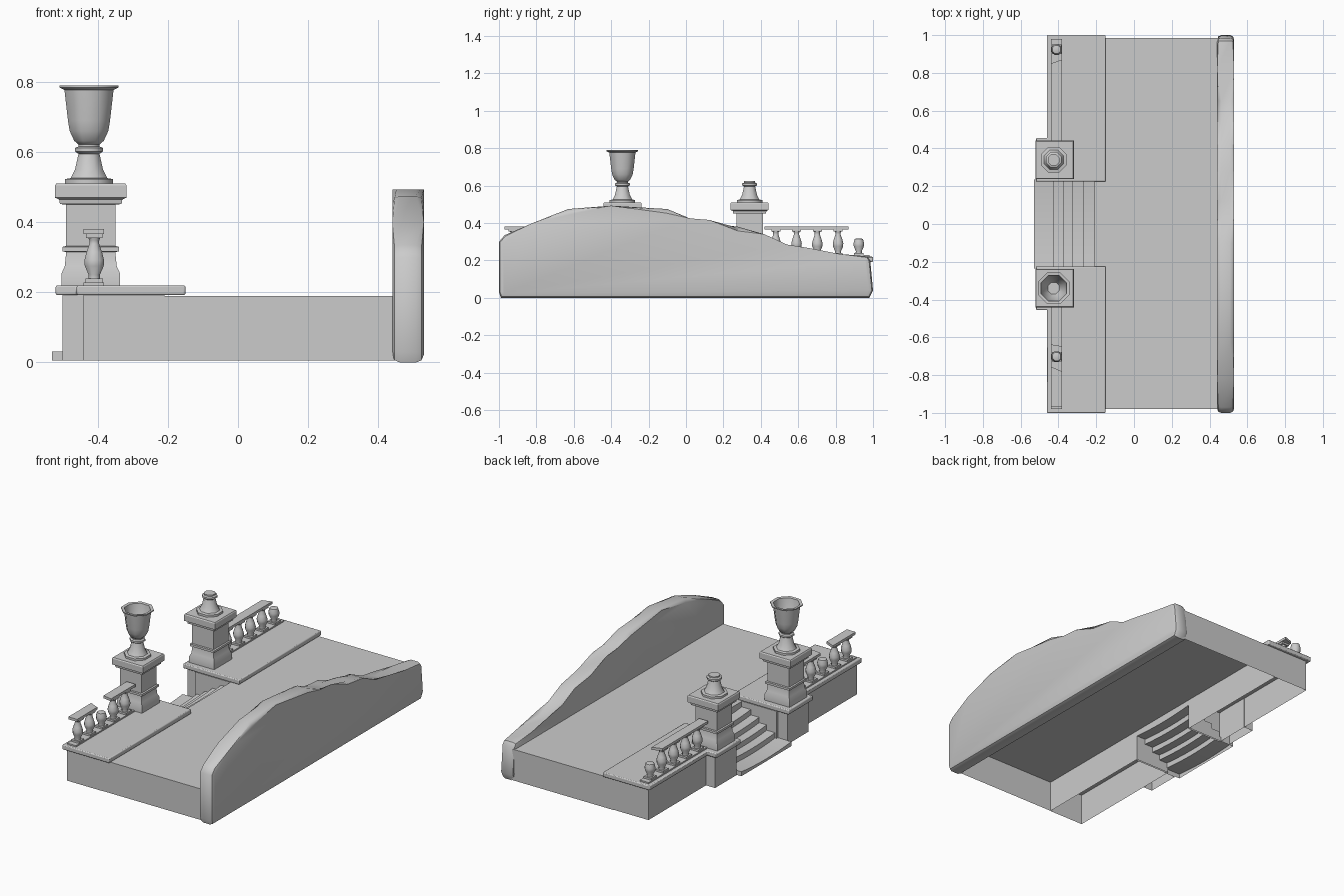
import bpy, bmesh, math
from mathutils import Vector

cube = bpy.data.objects.get("Cube")
if cube:
    bpy.data.objects.remove(cube, do_unlink=True)

stone = bpy.data.materials.new("grey_stone")
stone.use_nodes = True
COLOUR = (0.6, 0.6, 0.6, 1)
stone.diffuse_color = COLOUR
stone.node_tree.nodes["Principled BSDF"].inputs["Base Color"].default_value = COLOUR


def finish(name, bm, angle=30, bevel=0, segments=2):
    """Turn a bmesh into a finished stone object."""
    bmesh.ops.recalc_face_normals(bm, faces=bm.faces)
    mesh = bpy.data.meshes.new(name)
    bm.to_mesh(mesh)
    bm.free()
    mesh.materials.append(stone)
    ob = bpy.data.objects.new(name, mesh)
    bpy.context.collection.objects.link(ob)
    if bevel:
        mod = ob.modifiers.new("soft_edges", "BEVEL")
        mod.width, mod.segments = bevel, segments
    bpy.ops.object.select_all(action="DESELECT")
    ob.select_set(True)
    bpy.context.view_layer.objects.active = ob
    bpy.ops.object.shade_smooth_by_angle(angle=math.radians(angle))
    return ob


def box(name, lo, hi, open_sides=(), bevel=0):
    """Box between two corners; open_sides lists outward directions left open."""
    bm = bmesh.new()
    bmesh.ops.create_cube(bm, size=1)
    for v in bm.verts:
        v.co = Vector([lo[i] + (v.co[i] + 0.5) * (hi[i] - lo[i]) for i in range(3)])
    bm.normal_update()
    gone = [f for f in bm.faces if any(f.normal.dot(Vector(d)) > 0.9 for d in open_sides)]
    bmesh.ops.delete(bm, geom=gone, context="FACES")
    return finish(name, bm, bevel=bevel)


def prism(name, outline, z0, z1, bevel=0):
    """Extrude a plan outline from z0 to z1."""
    bm = bmesh.new()
    face = bm.faces.new([bm.verts.new((x, y, z0)) for x, y in outline])
    up = bmesh.ops.extrude_face_region(bm, geom=[face])["geom"]
    bmesh.ops.translate(bm, verts=[v for v in up if isinstance(v, bmesh.types.BMVert)],
                        vec=(0, 0, z1 - z0))
    # The extrusion keeps the first face as the base of the solid
    if not any(all(abs(v.co.z - z0) < 1e-6 for v in f.verts) for f in bm.faces):
        bm.faces.new([v for v in bm.verts if abs(v.co.z - z0) < 1e-6])
    return finish(name, bm, bevel=bevel)


def turned(name, profile, sides, x, y, angle=50):
    """Stack of regular polygons; profile holds (half width, height)."""
    bm = bmesh.new()
    rings = []
    for r, z in profile:
        r /= math.cos(math.pi / sides)
        turns = [(i + 0.5) * math.tau / sides for i in range(sides)]
        rings.append([bm.verts.new((x + r * math.cos(a), y + r * math.sin(a), z)) for a in turns])
    for a, b in zip(rings, rings[1:]):
        for i in range(sides):
            j = (i + 1) % sides
            bm.faces.new((a[i], a[j], b[j], b[i]))
    bm.faces.new(rings[0][::-1])
    bm.faces.new(rings[-1])
    return finish(name, bm, angle)


DOWN, RIGHT = (0, 0, -1), (-1, 0, 0)

# Paved platform, hollow underneath
box("platform", (-0.21, -0.98, 0.005), (0.47, 0.985, 0.19), (DOWN, RIGHT))

# Sculpted back wall with a rolling top
hill = [(-0.99, 0), (-1, 0.03), (-1, 0.30), (-0.97, 0.335), (-0.82, 0.40), (-0.63, 0.475),
        (-0.4, 0.493), (-0.1, 0.475), (0.02, 0.425), (0.12, 0.395), (0.28, 0.38), (0.42, 0.34),
        (0.54, 0.285), (0.65, 0.245), (0.82, 0.235), (0.97, 0.222), (0.985, 0.2), (1, 0.04), (0.98, 0)]
bm = bmesh.new()
sides = [[bm.verts.new((x, y, z)) for y, z in hill] for x in (0.44, 0.53)]
bm.faces.new(sides[0])
bm.faces.new(sides[1][::-1])
for i in range(len(hill)):
    j = (i + 1) % len(hill)
    bm.faces.new((sides[0][i], sides[0][j], sides[1][j], sides[1][i]))
rim = [e for e in bm.edges if abs(e.verts[0].co.x - e.verts[1].co.x) < 0.001]
bmesh.ops.bevel(bm, geom=rim, offset=0.022, segments=2, affect="EDGES", profile=0.5,
                clamp_overlap=True)
finish("back_wall", bm, angle=40)

# Steps: worn treads that dip a little in the middle
edges = [-0.53, -0.43, -0.375, -0.325, -0.27, -0.21]
rise = 0.19 / len(edges)
section = [(-0.53, 0.005)]
for n, x in enumerate(edges):
    section.append((x, (n + 1) * rise))
    if n + 1 < len(edges):
        section.append((edges[n + 1], (n + 1) * rise))
bm = bmesh.new()
rows = []
for k in range(9):
    t = k / 4 - 1
    sag = 0.012 * (1 - t * t)
    rows.append([bm.verts.new((x, 0.235 * t, z - sag * (0.005 < z < 0.18))) for x, z in section])
for a, b in zip(rows, rows[1:]):
    for i in range(len(section) - 1):
        bm.faces.new((a[i], a[i + 1], b[i + 1], b[i]))
for row in (rows[0], rows[-1]):
    bm.faces.new(row + [bm.verts.new((-0.21, row[0].co.y, 0.005))])
finish("steps", bm)

# Half-width and height of each turned part
pedestal = [(0.083, 0.22), (0.083, 0.255), (0.074, 0.275), (0.07, 0.315), (0.08, 0.317),
            (0.08, 0.33), (0.071, 0.332), (0.071, 0.45), (0.088, 0.452), (0.09, 0.465),
            (0.102, 0.47), (0.102, 0.505), (0.098, 0.511)]
foot = [(0.068, 0.51), (0.068, 0.523), (0.052, 0.526), (0.04, 0.55), (0.03, 0.595),
        (0.04, 0.602), (0.04, 0.612), (0.03, 0.616), (0.03, 0.624)]
bowl = [(0.028, 0.62), (0.042, 0.632), (0.055, 0.66), (0.06, 0.69), (0.07, 0.777),
        (0.084, 0.784), (0.084, 0.79), (0.068, 0.788), (0.055, 0.70), (0.03, 0.65)]
baluster = [(0.017, 0.238), (0.016, 0.25), (0.027, 0.275), (0.028, 0.292), (0.022, 0.315),
            (0.014, 0.338), (0.014, 0.348), (0.022, 0.366)]

for side, s in (("right", -1), ("left", 1)):
    inner = 0.225 * s
    # Retaining walls, hollow underneath
    y0, y1 = sorted((inner, 0.982 * s))
    box(side + "_terrace_wall", (-0.44, y0, 0.005), (-0.21, y1, 0.192), (DOWN,))
    y0, y1 = sorted((0.24 * s, 0.44 * s))
    box(side + "_pedestal_support", (-0.5, y0, 0.005), (-0.438, y1, 0.192), (DOWN,))
    # Terrace paving that widens round the pedestal
    prism(side + "_terrace_slab",
          [(-0.15, inner), (-0.15, s), (-0.46, s), (-0.46, 0.455 * s),
           (-0.52, 0.455 * s), (-0.52, inner)], 0.192, 0.22, bevel=0.005)
    # Pedestal with its ornament
    turned(side + "_pedestal", pedestal, 4, -0.42, 0.34 * s, 30)
    turned(side + "_urn_foot", foot, 8, -0.425, 0.34 * s)
    # Balustrade: plinth and balusters, one on each side broken
    y0, y1 = sorted((0.43 * s, 0.98 * s))
    box(side + "_plinth", (-0.44, y0, 0.219), (-0.382, y1, 0.228))
    broken = 2 if s < 0 else 4
    for i in range(5):
        y = s * (0.48 + 0.111 * i)
        shape = baluster[:5] + [(0.01, 0.318)] if i == broken else baluster
        turned(f"{side}_baluster_{i + 1}", shape, 8, -0.41, y)
        box(f"{side}_baluster_base_{i + 1}", (-0.435, y - 0.025, 0.227), (-0.385, y + 0.025, 0.239))
        if i != broken:
            box(f"{side}_baluster_cap_{i + 1}", (-0.434, y - 0.024, 0.355), (-0.386, y + 0.024, 0.368))

turned("urn_bowl", bowl, 8, -0.425, -0.34)


# Handrails with slanted broken ends: (y on outer edge, y on inner edge) at each end
def rail(name, start, end):
    prism(name, [(-0.44, start[0]), (-0.382, start[1]), (-0.382, end[1]), (-0.44, end[0])], 0.366, 0.381)


rail("left_handrail", (0.42, 0.42), (0.85, 0.87))
rail("right_handrail_inner", (-0.42, -0.42), (-0.64, -0.65))
rail("right_handrail_outer", (-0.755, -0.78), (-0.97, -0.97))
